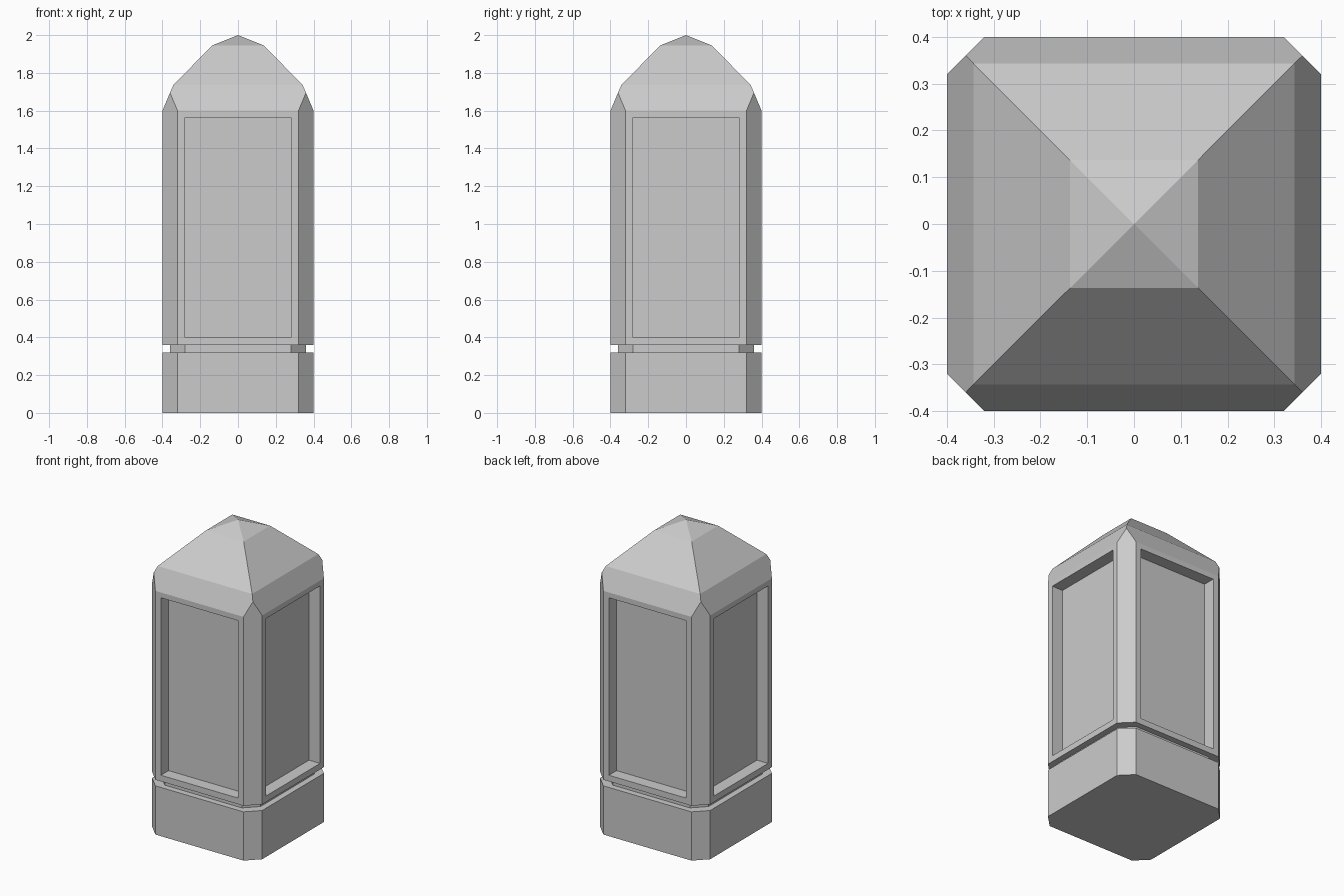
import bpy, bmesh
from mathutils import Vector

cube = bpy.data.objects.get("Cube")
if cube:
    bpy.data.objects.remove(cube, do_unlink=True)

stone = bpy.data.materials.new("grey stone")
stone.use_nodes = True
GREY = (0.6, 0.6, 0.6, 1)
stone.diffuse_color = GREY
stone.node_tree.nodes["Principled BSDF"].inputs["Base Color"].default_value = GREY

CHAMFER = 0.08
SIDES = [(1, 1), (-1, 1), (-1, -1), (1, -1)]


def stack(profile, apex=None):
    """Loft square rings of (half width, height), then trim the four corners."""
    bm = bmesh.new()
    rings = [[bm.verts.new((sx * r, sy * r, z)) for sx, sy in SIDES] for r, z in profile]
    for low, high in zip(rings, rings[1:]):
        for i in range(4):
            j = (i + 1) % 4
            bm.faces.new((low[i], low[j], high[j], high[i]))
    bm.faces.new(rings[0][::-1])
    if apex:
        tip = bm.verts.new((0, 0, apex))
        for i in range(4):
            bm.faces.new((rings[-1][i], rings[-1][(i + 1) % 4], tip))
    else:
        bm.faces.new(rings[-1])
    reach = profile[0][0] - CHAMFER / 2
    for sx, sy in SIDES:
        cut = bmesh.ops.bisect_plane(
            bm, geom=bm.verts[:] + bm.edges[:] + bm.faces[:], dist=1e-5,
            plane_co=(sx * reach, sy * reach, 0), plane_no=(sx, sy, 0), clear_outer=True)
        edges = [e for e in cut["geom_cut"] if isinstance(e, bmesh.types.BMEdge)]
        bmesh.ops.contextual_create(bm, geom=edges)
    bmesh.ops.recalc_face_normals(bm, faces=bm.faces[:])
    return bm


def finish(name, bm):
    mesh = bpy.data.meshes.new(name)
    bm.to_mesh(mesh)
    bm.free()
    mesh.materials.append(stone)
    bpy.context.collection.objects.link(bpy.data.objects.new(name, mesh))


# Plinth and the narrow groove above it
finish("plinth", stack([(0.4, 0), (0.4, 0.32)]))
finish("neck", stack([(0.36, 0.31), (0.36, 0.37)]))

# Shaft with its faceted cap
shaft = stack([(0.4, 0.36), (0.4, 1.6), (0.343, 1.735), (0.137, 1.945)], apex=2.0)

# Recessed panel in each of the four broad sides
broad = [f for f in shaft.faces
         if max(abs(f.normal.x), abs(f.normal.y)) > 0.99 and f.calc_area() > 0.5]
for face in broad:
    inward = Vector(face.normal) * -0.08
    bmesh.ops.inset_region(shaft, faces=[face], thickness=0.04, use_even_offset=True)
    for v in face.verts:
        v.co.z = 0.4 if v.co.z < 1 else 1.565
    panel = bmesh.ops.extrude_discrete_faces(shaft, faces=[face])["faces"][0]
    bmesh.ops.translate(shaft, verts=panel.verts[:], vec=inward)
finish("shaft_and_cap", shaft)
